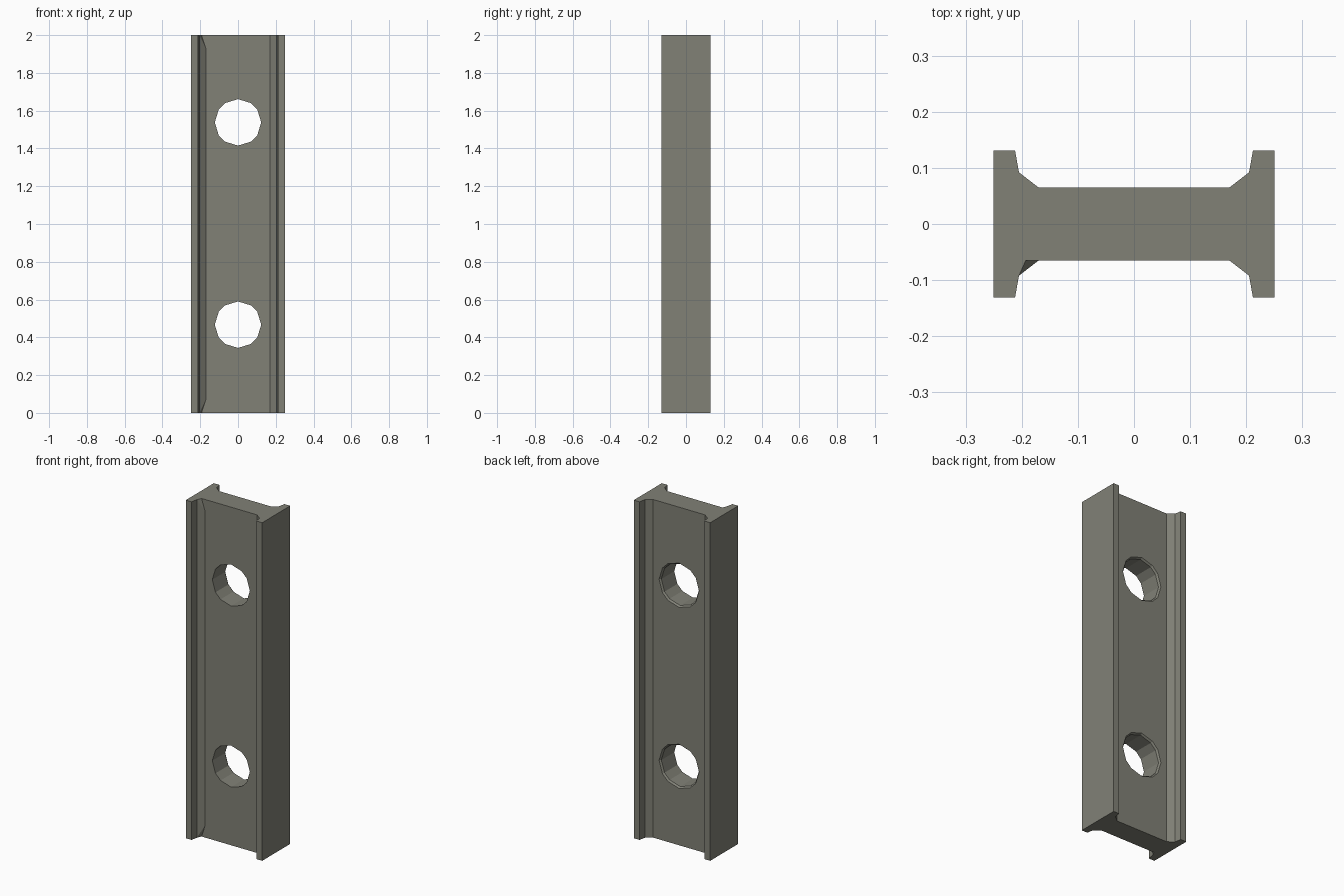
import bpy, bmesh, math

if "Cube" in bpy.data.objects:
    bpy.data.objects.remove(bpy.data.objects["Cube"])

metal = bpy.data.materials.new("warm grey metal")
metal.diffuse_color = (0.22, 0.22, 0.183, 1)
metal.use_nodes = True
metal.node_tree.nodes["Principled BSDF"].inputs["Base Color"].default_value = metal.diffuse_color


def loft(name, rings):
    """Closed solid through rings of equal point count."""
    bm = bmesh.new()
    vs = [[bm.verts.new(p) for p in r] for r in rings]
    n = len(rings[0])
    for a, b in zip(vs, vs[1:]):
        for i in range(n):
            j = (i + 1) % n
            quad = [a[i], a[j], b[j], b[i]]
            # split twisted quads at the relieved fillet corners
            if abs((quad[1].co - quad[0].co).cross(quad[3].co - quad[0].co).normalized().dot(
                    quad[2].co - quad[0].co)) > 1e-5:
                # the diagonal ends on the fillet's full-width vertex
                k = max(range(4), key=lambda m: (round(quad[m].co.x, 4),
                                                 -abs(quad[m].co.z - 1)))
                if abs(quad[k].co.x + 0.17) > 0.005:
                    k = 0
                q = quad[k:] + quad[:k]
                bm.faces.new(q[:3])
                bm.faces.new([q[0], q[2], q[3]])
            else:
                bm.faces.new(quad)
    bm.faces.new(vs[0])
    bm.faces.new(vs[-1])
    bmesh.ops.recalc_face_normals(bm, faces=bm.faces)
    mesh = bpy.data.meshes.new(name)
    bm.to_mesh(mesh)
    bm.free()
    mesh.materials.append(metal)
    ob = bpy.data.objects.new(name, mesh)
    bpy.context.collection.objects.link(ob)
    return ob


# I-section mirrored from one quarter
quarter = [(0.17, 0.065), (0.205, 0.092), (0.212, 0.131), (0.25, 0.131)]


def section(z, relief):
    pts = list(quarter)
    pts += [(x, -y) for x, y in reversed(quarter)]
    pts += [(-x, -y) for x, y in quarter]
    pts += [(-x, y) for x, y in reversed(quarter)]
    if relief:  # front-left fillet is cut back at the ends
        pts[8] = (-0.193, -0.065)
    return [(x, y, z) for x, y in pts]


beam = loft("beam", [section(0, True), section(0.07, False),
                     section(1.93, False), section(2, True)])

# Twelve-sided through holes with a small chamfer on the back
angles = [q + a for q in (0, 90, 180, 270) for a in (0, 34, 56)]
for z in (0.467, 1.538):
    rings = [[(r * math.cos(math.radians(a)), y, z + r * math.sin(math.radians(a)))
              for a in angles] for y, r in ((-0.2, 0.123), (0.055, 0.123), (0.085, 0.147))]
    cutter = loft("hole_cutter", rings)
    cutter.hide_render = True
    mod = beam.modifiers.new("hole", 'BOOLEAN')
    mod.operation = 'DIFFERENCE'
    mod.solver = 'EXACT'
    mod.object = cutter
    bpy.context.view_layer.objects.active = beam
    bpy.ops.object.modifier_apply(modifier=mod.name)
    bpy.data.objects.remove(cutter)
